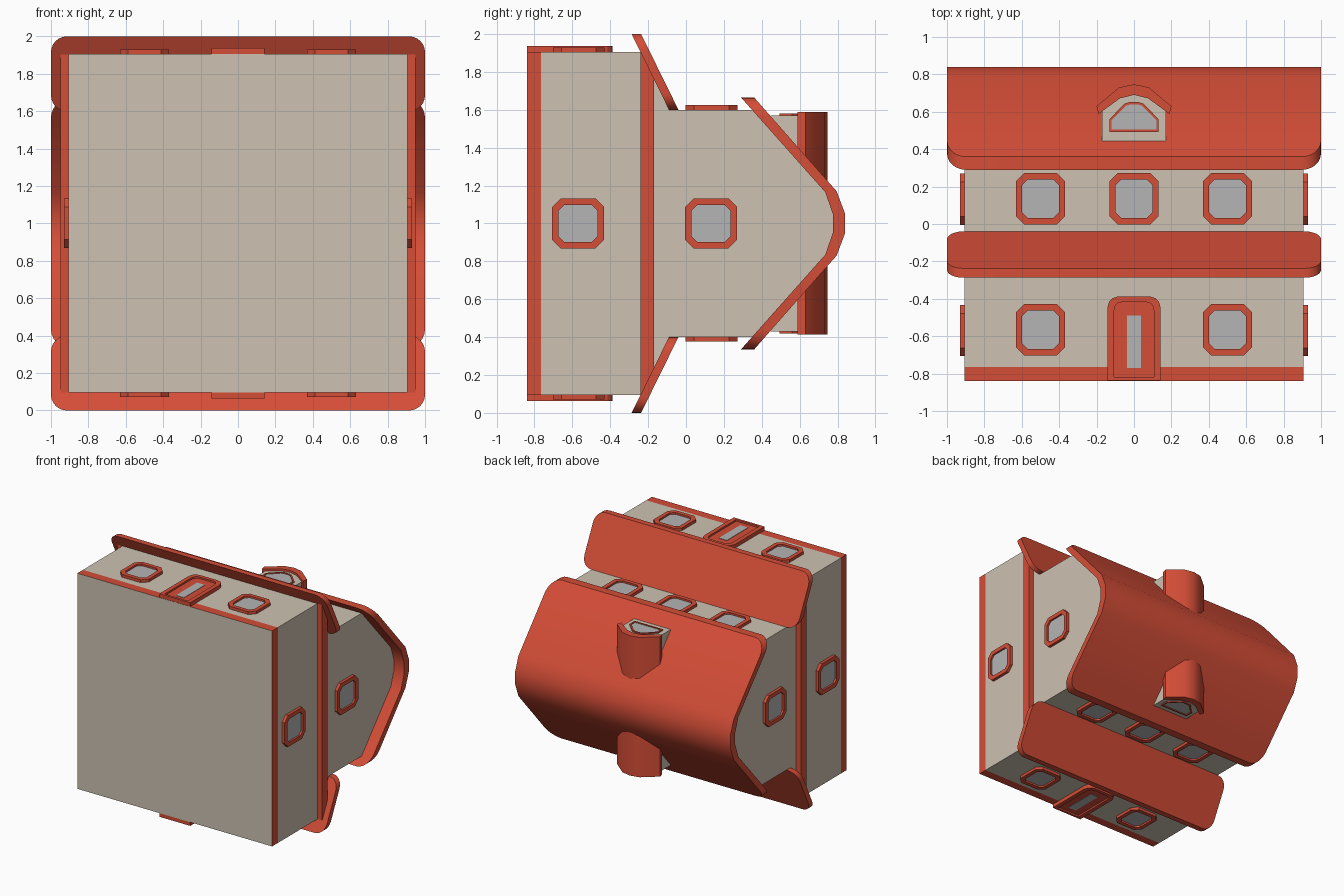
import bpy, bmesh, math

if "Cube" in bpy.data.objects:
    bpy.data.objects.remove(bpy.data.objects["Cube"])


def material(name, col):
    m = bpy.data.materials.new(name)
    m.diffuse_color = (*col, 1)
    m.use_nodes = True
    m.node_tree.nodes["Principled BSDF"].inputs["Base Color"].default_value = m.diffuse_color
    return m


BEIGE = material("beige_wall", (0.61, 0.54, 0.445))
RED = material("red_trim", (0.66, 0.075, 0.038))
GREY = material("grey_pane", (0.46, 0.46, 0.46))


# The house lies on its back: its "up" is +y, its fronts face +z and -z.
def front(s, x=0, y=0, d=0):
    return lambda u, v, w: (x + u, y + v, 1 + s * (d + w))


def side(s, z=0, y=0, d=0):
    return lambda u, v, w: (s * (d + w), y + v, 1 + z + u)


def finish(name, bm, mat, smooth=None):
    bmesh.ops.recalc_face_normals(bm, faces=bm.faces)
    me = bpy.data.meshes.new(name)
    bm.to_mesh(me)
    bm.free()
    me.materials.append(mat)
    ob = bpy.data.objects.new(name, me)
    bpy.context.collection.objects.link(ob)
    if smooth:
        bpy.ops.object.select_all(action='DESELECT')
        ob.select_set(True)
        bpy.context.view_layer.objects.active = ob
        bpy.ops.object.shade_smooth_by_angle(angle=math.radians(smooth))
    return ob


def prism(name, pts, w0, w1, place, mat, smooth=None):
    bm = bmesh.new()
    a = [bm.verts.new(place(u, v, w0)) for u, v in pts]
    b = [bm.verts.new(place(u, v, w1)) for u, v in pts]
    n = len(pts)
    bm.faces.new(a)
    bm.faces.new(b)
    for i in range(n):
        j = (i + 1) % n
        bm.faces.new((a[i], a[j], b[j], b[i]))
    return finish(name, bm, mat, smooth)


def frame(name, outer, inner, w0, w1, place, mat):
    bm = bmesh.new()
    loops = [[bm.verts.new(place(u, v, w)) for u, v in p]
             for p, w in ((outer, w0), (outer, w1), (inner, w1), (inner, w0))]
    n = len(outer)
    for k in range(4):
        a, b = loops[k], loops[(k + 1) % 4]
        for i in range(n):
            j = (i + 1) % n
            bm.faces.new((a[i], a[j], b[j], b[i]))
    return finish(name, bm, mat)


def slab(name, stations, mat, smooth):
    """Loft of (depth_in, y_in, depth_out, y_out, half_width) sections."""
    bm = bmesh.new()
    rings = []
    for di, yi, do, yo, hw in stations:
        rings.append([bm.verts.new((x, y, 1 + d)) for x, y, d in
                      ((-hw, yo, do), (hw, yo, do), (hw, yi, di), (-hw, yi, di))])
    for a, b in zip(rings, rings[1:]):
        for i in range(4):
            j = (i + 1) % 4
            bm.faces.new((a[i], a[j], b[j], b[i]))
    bm.faces.new(rings[0])
    bm.faces.new(rings[-1])
    return finish(name, bm, mat, smooth)


def octagon(w, h, c):
    return [(w - c, -h), (w, c - h), (w, h - c), (w - c, h),
            (c - w, h), (-w, h - c), (-w, c - h), (c - w, -h)]


def rect(w, v0, v1):
    return [(-w, v0), (w, v0), (w, v1), (-w, v1)]


def mirrored(half):
    """Close a right-half outline (bottom to top) across u = 0."""
    return half + [(-u, v) for u, v in reversed(half) if u > 0]


def rounding(r, n=6):
    """(distance from end, half width) pairs for a rounded end."""
    return [(r - r * math.cos(i * math.pi / 2 / n),
             1 - r + r * math.sin(i * math.pi / 2 / n)) for i in range(n + 1)]


W = 0.905
# Ground floor with red base band (underside stays beige)
base = prism("base_band", rect(W, -0.84, -0.765), -W, W, front(1), RED)
base.data.materials.append(BEIGE)
for p in base.data.polygons:
    p.material_index = 1 if p.normal.y < -0.5 else 0
prism("ground_floor", rect(W, -0.765, -0.24), -W, W, front(1), BEIGE)
# Ledge, tapered under the skirt roof
prism("ledge", mirrored([(0.905, -0.24), (0.77, -0.17)]), -0.95, 0.95, side(1), RED)
# Upper floor and gable
prism("upper_floor", mirrored([(0.77, -0.17), (0.6, -0.08), (0.6, 0.36),
                               (0.17, 0.75), (0.05, 0.79)]), -W, W, side(1), BEIGE)

# Skirt roofs with rounded corners
ends = rounding(0.085)
ts = ends + [(0.4 - t, h) for t, h in reversed(ends)]
for s in (1, -1):
    slab("skirt_roof", [(s * (1 - t), -0.287 + t * 0.4925, s * (1 - t),
                         -0.237 + t * 0.4925, h) for t, h in ts], RED, 35)

# Main roof over the ridge, eave corners rounded
half = [(0.665 - t, 0.29 + t * 0.89, 0.665 - t, 0.36 + t * 0.875, h)
        for t, h in rounding(0.1)]
half += [(0.165, 0.735, 0.17, 0.795, 1), (0.05, 0.775, 0.05, 0.84, 1)]
slab("main_roof", half + [(-a, b, -c, d, h) for a, b, c, d, h in reversed(half)],
     RED, 35)


def window(place):
    inner = octagon(0.098, 0.103, 0.03)
    frame("window_frame", octagon(0.132, 0.137, 0.045), inner, 0, 0.024, place, RED)
    prism("window_pane", inner, 0, 0.009, place, GREY)


door_out = mirrored([(0.143, -0.838), (0.143, -0.45), (0.133, -0.415),
                     (0.115, -0.397), (0.085, -0.387)])
door_in = mirrored([(0.107, -0.818), (0.107, -0.465), (0.1, -0.437),
                    (0.088, -0.424), (0.065, -0.417)])
# Dormer outlines
under = [(0.19, 0.588), (0.075, 0.672), (0.0, 0.69)]
over = [(0.2, 0.63), (0.08, 0.73), (0.0, 0.747)]
ring_u = under + [(-u, v) for u, v in under[1::-1]]
ring_o = over + [(-u, v) for u, v in over[1::-1]]
gl_out = mirrored([(0.132, 0.493), (0.132, 0.56), (0.05, 0.643), (0.025, 0.652)])
gl_in = mirrored([(0.119, 0.505), (0.119, 0.555), (0.043, 0.632), (0.022, 0.639)])

for s in (1, -1):
    # Windows on both fronts and both gable ends
    for x in (-0.5, 0.5):
        window(front(s, x, -0.566, W))
    for x in (-0.5, 0, 0.5):
        window(front(s, x, 0.135, 0.6))
    for y in (-0.57, 0.132):
        window(side(s, 0, y, W))
    # Door
    f = front(s, 0, 0, W)
    frame("door_frame", door_out, door_in, 0, 0.032, f, RED)
    prism("door_panel", door_in, 0, 0.018, f, RED)
    prism("door_pane", rect(0.037, -0.77, -0.49), 0.018, 0.021, f, GREY)
    # Dormer
    f = front(s)
    prism("dormer_wall", mirrored([(0.17, 0.445), (0.17, 0.61), (0.075, 0.68),
                                   (0.01, 0.695)]), 0.25, 0.57, f, BEIGE)
    prism("dormer_roof", ring_u + ring_o[::-1], 0.13, 0.587, f, RED, 40)
    frame("dormer_window_frame", gl_out, gl_in, 0.57, 0.58, f, RED)
    prism("dormer_pane", gl_in, 0.57, 0.574, f, GREY)
